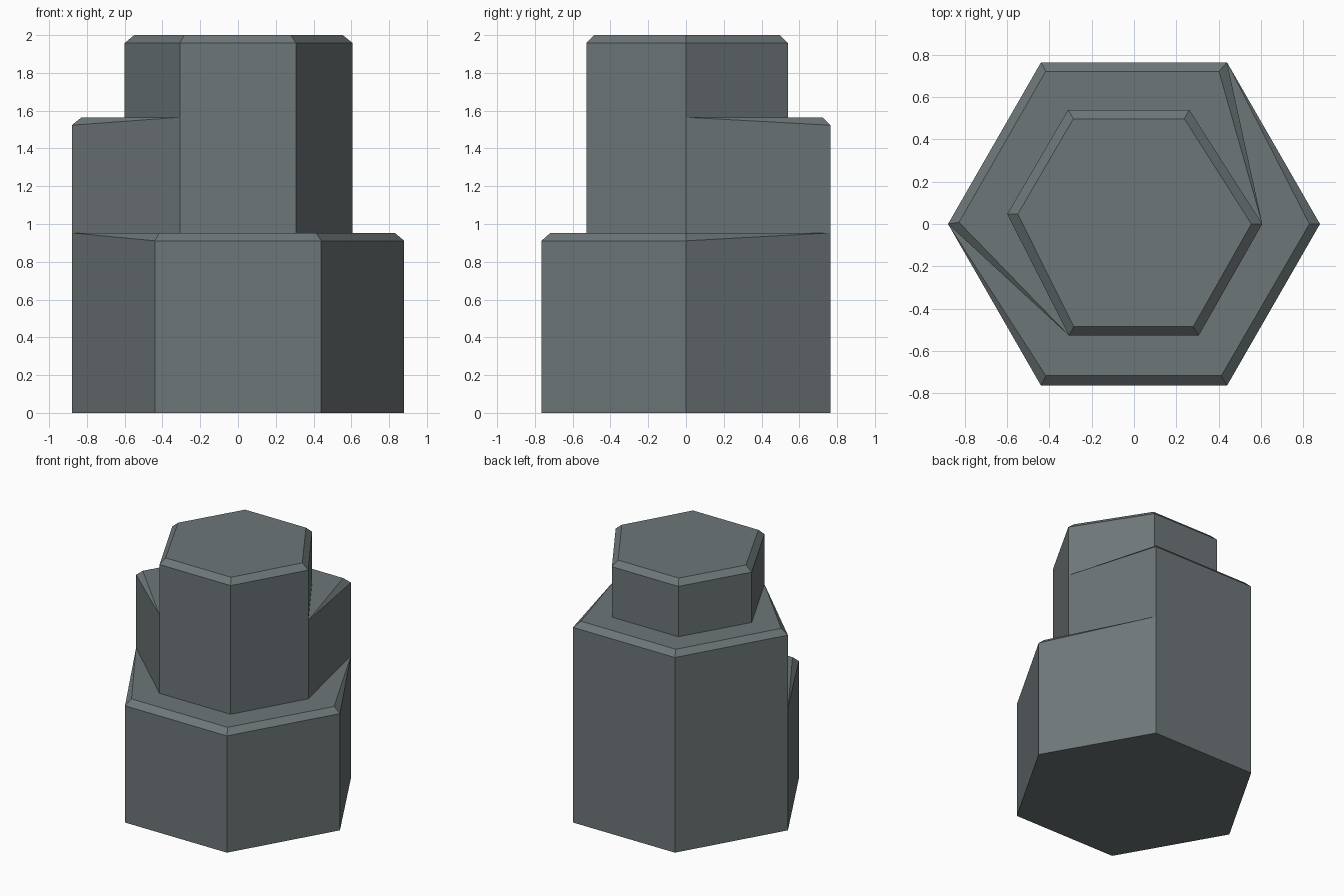
import bpy, bmesh

if "Cube" in bpy.data.objects:
    bpy.data.objects.remove(bpy.data.objects["Cube"])

# Plan corners: outer hexagon (A-F) and slimmer core (a-f), counter-clockwise
P = dict(A=(0.88, 0), B=(0.44, 0.765), C=(-0.44, 0.765),
         D=(-0.88, 0), E=(-0.44, -0.765), F=(0.44, -0.765),
         a=(0.607, 0), b=(0.262, 0.54), c=(-0.312, 0.54),
         d=(-0.6, 0.047), e=(-0.308, -0.528), f=(0.306, -0.528))
# Inset corners of the chamfered tops
Q = dict(A=(0.83, 0), B=(0.402, 0.722), C=(-0.418, 0.722),
         D=(-0.828, 0.008), E=(-0.417, -0.718), F=(0.413, -0.718),
         a=(0.555, 0), b=(0.238, 0.498), c=(-0.287, 0.498),
         d=(-0.55, 0.047), e=(-0.285, -0.486), f=(0.28, -0.486))
LOW, MID, TOP, CH = 0.953, 1.565, 2.0, 0.042

bm = bmesh.new()
cache = {}


def v(name, z, inset=False):
    key = (name, z, inset)
    if key not in cache:
        x, y = (Q if inset else P)[name]
        cache[key] = bm.verts.new((x, y, z))
    return cache[key]


def wall(n0, zs0, n1, zs1):
    """Upright face between two corners; heights are listed bottom to top."""
    bm.faces.new([v(n0, z) for z in zs0] + [v(n1, z) for z in reversed(zs1)])


def chamfer(n0, n1, z):
    bm.faces.new([v(n0, z - CH), v(n1, z - CH), v(n1, z, True), v(n0, z, True)])


# Base
bm.faces.new([v(n, 0) for n in "FEDCBA"])

# Low front step: walls, chamfers tapering out at B and D, and ledge
lo = LOW - CH
wall("D", [0, LOW], "E", [0, lo])
wall("E", [0, lo], "F", [0, lo])
wall("F", [0, lo], "A", [0, lo])
wall("A", [0, lo], "B", [0, LOW])
chamfer("E", "F", LOW)
chamfer("F", "A", LOW)
bm.faces.new([v("D", LOW), v("E", lo), v("E", LOW, True)])
bm.faces.new([v("A", lo), v("B", LOW), v("A", LOW, True)])
bm.faces.new([v("D", LOW)] + [v(n, LOW, True) for n in "EFA"]
             + [v(n, LOW) for n in "Bafe"])

# Middle back step: outer walls, split faces, chamfers and ledge
mo = MID - CH
wall("B", [0, LOW, mo], "C", [0, mo])
wall("C", [0, mo], "D", [0, LOW, mo])
wall("e", [LOW, MID], "D", [LOW, mo])
wall("B", [LOW, mo], "a", [LOW, MID])
chamfer("B", "C", MID)
chamfer("C", "D", MID)
bm.faces.new([v("D", mo), v("e", MID), v("D", MID, True)])
bm.faces.new([v("a", MID), v("B", mo), v("B", MID, True)])
bm.faces.new([v(n, MID, True) for n in "BCD"] + [v(n, MID) for n in "edcba"])

# Tall core: walls rise from the ledges to a chamfered cap
to = TOP - CH
wall("e", [LOW, MID, to], "f", [LOW, to])
wall("f", [LOW, to], "a", [LOW, MID, to])
for n0, n1 in zip("abcd", "bcde"):
    wall(n0, [MID, to], n1, [MID, to])
for n0, n1 in zip("abcdef", "bcdefa"):
    chamfer(n0, n1, TOP)
bm.faces.new([v(n, TOP, True) for n in "abcdef"])

bmesh.ops.recalc_face_normals(bm, faces=bm.faces[:])
mesh = bpy.data.meshes.new("stone_column")
bm.to_mesh(mesh)
bm.free()

stone = bpy.data.materials.new("slate grey stone")
stone.diffuse_color = (0.155, 0.183, 0.19, 1)
stone.use_nodes = True
stone.node_tree.nodes["Principled BSDF"].inputs["Base Color"].default_value = stone.diffuse_color
mesh.materials.append(stone)
bpy.context.collection.objects.link(bpy.data.objects.new("stone_column", mesh))
